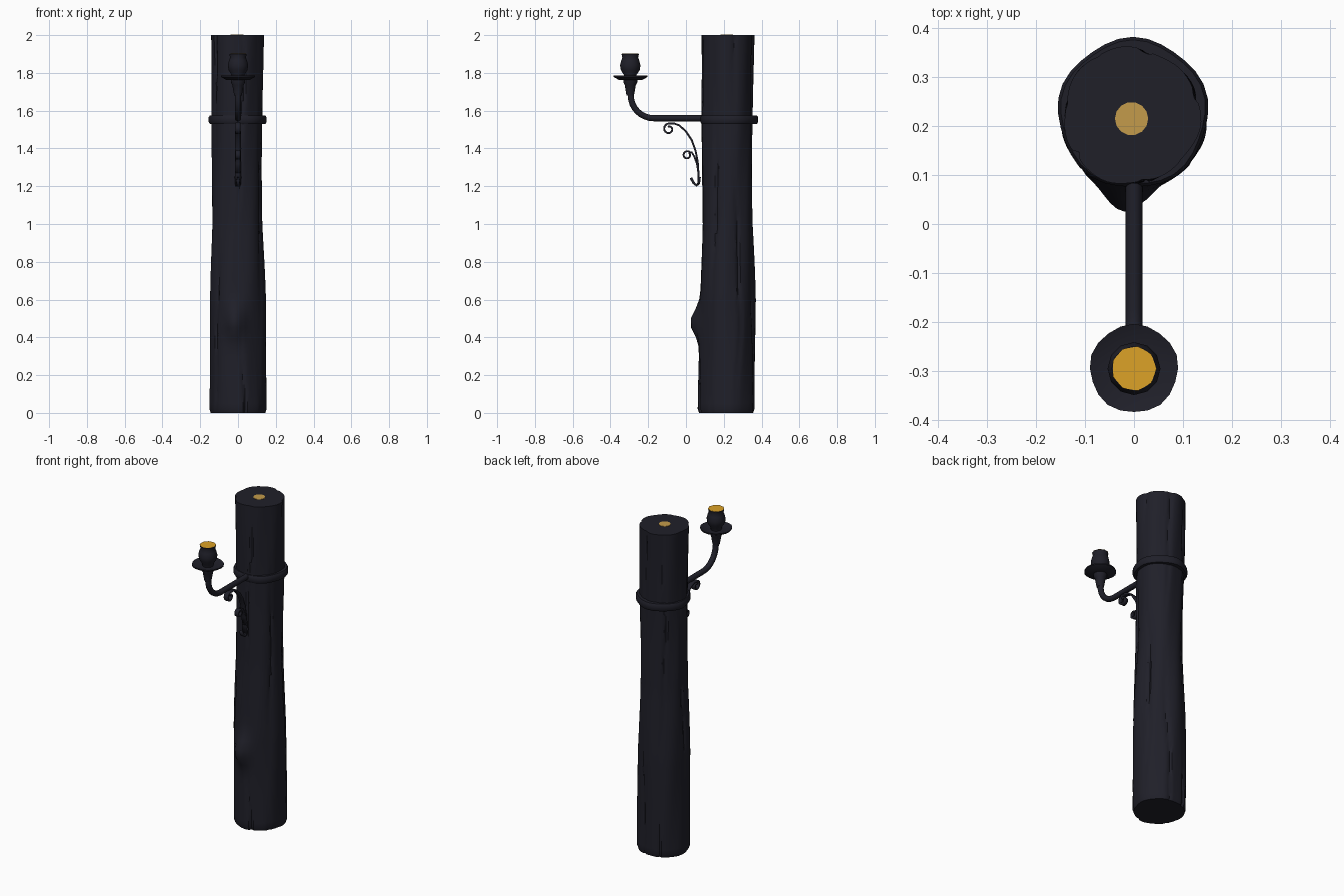
import bpy, bmesh, math
from math import sin, cos, pi, exp
from mathutils import Vector

cube = bpy.data.objects.get("Cube")
if cube:
    bpy.data.objects.remove(cube, do_unlink=True)


def material(name, rgb):
    m = bpy.data.materials.new(name)
    m.use_nodes = True
    m.diffuse_color = (*rgb, 1)
    m.node_tree.nodes["Principled BSDF"].inputs["Base Color"].default_value = (*rgb, 1)
    return m


DARK = material("charred_wood_and_iron", (0.014, 0.014, 0.022))
GOLD = material("bright_gold", (0.72, 0.36, 0.02))
TAN = material("pale_gold", (0.55, 0.33, 0.07))


def finish(name, bm, mat, angle=40):
    bmesh.ops.recalc_face_normals(bm, faces=bm.faces)
    me = bpy.data.meshes.new(name)
    bm.to_mesh(me)
    bm.free()
    me.materials.append(mat)
    ob = bpy.data.objects.new(name, me)
    bpy.context.collection.objects.link(ob)
    bpy.ops.object.select_all(action="DESELECT")
    ob.select_set(True)
    bpy.context.view_layer.objects.active = ob
    bpy.ops.object.shade_smooth_by_angle(angle=math.radians(angle))
    return ob


def loft(name, rings, mat, caps=True, closed=False, angle=40):
    """Skin a list of equal-sized point rings."""
    bm = bmesh.new()
    vs = [[bm.verts.new(p) for p in ring] for ring in rings]
    n = len(vs[0])
    pairs = list(zip(vs, vs[1:])) + ([(vs[-1], vs[0])] if closed else [])
    for a, b in pairs:
        for i in range(n):
            j = (i + 1) % n
            bm.faces.new((a[i], a[j], b[j], b[i]))
    if caps:
        bm.faces.new(vs[0])
        bm.faces.new(vs[-1])
    return finish(name, bm, mat, angle)


def lathe(name, profile, centre, sides, mat, wobble=0, **kw):
    """Revolve (radius, z) pairs around a vertical axis."""
    rings = [[(centre[0] + (r + wobble * sin(5 * a)) * cos(a),
               centre[1] + (r + wobble * sin(5 * a)) * sin(a), z)
              for a in (2 * pi * i / sides for i in range(sides))] for r, z in profile]
    return loft(name, rings, mat, **kw)


def lerp(table, z):
    for (z0, a), (z1, b) in zip(table, table[1:]):
        if z <= z1:
            return a + (b - a) * (z - z0) / (z1 - z0)
    return table[-1][1]


# Wooden post with bark cracks and a knot on the front
RADIUS = [(0, .143), (.02, .15), (.3, .148), (.6, .147), (.75, .142), (1, .132),
          (1.3, .131), (1.6, .135), (2, .139)]
CRACKS = [-2.5, -1.45, -0.55, 0.35, 1.2, 2.1, 3.0]


def bark(a, z):
    r = lerp(RADIUS, z) + .003 * sin(3 * a + 4 * z) + .002 * sin(7 * a - 5 * z)
    for k, c in enumerate(CRACKS):
        path = c + .12 * sin(3.1 * z + 2 * k) + .04 * sin(11 * z + k)
        d = (a - path + pi) % (2 * pi) - pi
        r -= .011 * exp(-(d / .05) ** 2) * (.55 + .45 * sin(4 * z + 1.7 * k))
    knot = (a + pi / 2 + .08 + pi) % (2 * pi) - pi
    return r + .052 * exp(-(knot / .3) ** 2 - ((z - .48) / .08) ** 2)


SIDES = 72
rings = []
for z in [0, .02] + [.05 * k for k in range(1, 40)] + [1.985, 2]:
    ring = []
    for i in range(SIDES):
        a = 2 * pi * i / SIDES - pi
        r = bark(a, z)
        ring.append((-.003 * z + r * cos(a), .217 + .002 * z + r * sin(a), z))
    rings.append(ring)
loft("post", rings, DARK, angle=35)

# Pale core spot on the post top
lathe("post_core", [(.034, 1.997), (.034, 2.002)], (-.005, .215), 14, TAN)

# Iron collar around the post
lathe("collar", [(.125, 1.53), (.147, 1.53), (.153, 1.54), (.153, 1.565),
                 (.147, 1.575), (.125, 1.575)], (-.002, .226), 32, DARK,
      wobble=.003, caps=False, closed=True)


# Round iron arm, swept in the middle plane
def sweep(name, path, radius, sides=10):
    pts = [Vector((0, y, z)) for y, z in path]
    out = []
    for i, p in enumerate(pts):
        t = (pts[min(i + 1, len(pts) - 1)] - pts[max(i - 1, 0)]).normalized()
        up = Vector((1, 0, 0)).cross(t)
        out.append([p + radius * (Vector((cos(a), 0, 0)) + up * sin(a))
                    for a in (2 * pi * k / sides for k in range(sides))])
    return loft(name, out, DARK)


elbow = [(-.17 - .122 * sin(t), 1.68 - .12 * cos(t)) for t in (pi / 2 * k / 8 for k in range(9))]
sweep("arm", [(.09, 1.56)] + elbow + [(-.293, 1.72)], .017)


# Flat scrolled straps under the arm
def spiral(cy, cz, r0, r1, start, turn, n=26):
    return [(cy + (r0 + (r1 - r0) * k / n) * cos(start + turn * k / n),
             cz + (r0 + (r1 - r0) * k / n) * sin(start + turn * k / n)) for k in range(n + 1)]


def strap(name, path, width, tip=1.0, thick=.01):
    bm = bmesh.new()
    rows = []
    for i, (y, z) in enumerate(path):
        w = width * (1 + (tip - 1) * i / (len(path) - 1))
        rows.append([bm.verts.new((s * w, y, z)) for s in (-1, 1)])
    for a, b in zip(rows, rows[1:]):
        bm.faces.new((a[0], a[1], b[1], b[0]))
    ob = finish(name, bm, DARK)
    mod = ob.modifiers.new("thickness", "SOLIDIFY")
    mod.thickness, mod.offset = thick, 0


strap("brace_scroll", [(.067, 1.21), (.066, 1.27), (.062, 1.33), (.05, 1.39), (.03, 1.445),
                       (0, 1.49), (-.035, 1.522), (-.065, 1.533)]
      + spiral(-.09, 1.503, .03, .012, 1.3, 7), .015, .8)
strap("small_scroll", [(.066, 1.27), (.058, 1.32), (.045, 1.355), (.03, 1.38)]
      + spiral(.006, 1.365, .021, .015, .7, 6.5), .014, .8)
strap("brace_foot", [(.072, 1.25), (.068, 1.215), (.055, 1.205), (.04, 1.218), (.026, 1.245)],
      .018, .3, .014)

# Candle holder: socket, drip saucer and cup
LAMP = (0, -.295)
lathe("socket", [(.02, 1.68), (.024, 1.70), (.03, 1.735), (.038, 1.75), (.038, 1.77)],
      LAMP, 14, DARK)
lathe("saucer", [(.03, 1.762), (.06, 1.762), (.09, 1.778), (.09, 1.785), (.058, 1.773),
                 (.03, 1.773)], LAMP, 20, DARK, wobble=.0015)
lathe("cup", [(.03, 1.77), (.034, 1.79), (.05, 1.815), (.054, 1.84), (.048, 1.865),
              (.042, 1.88), (.046, 1.9), (.043, 1.9), (.037, 1.875)], LAMP, 12, DARK, caps=False)

# Gold lining inside the cup
lathe("cup_lining", [(.046, 1.902), (.042, 1.901), (.036, 1.88), (.012, 1.862)],
      LAMP, 9, GOLD, angle=20)
lathe("wick", [(.004, 1.86), (.003, 1.885)], LAMP, 6, DARK)
